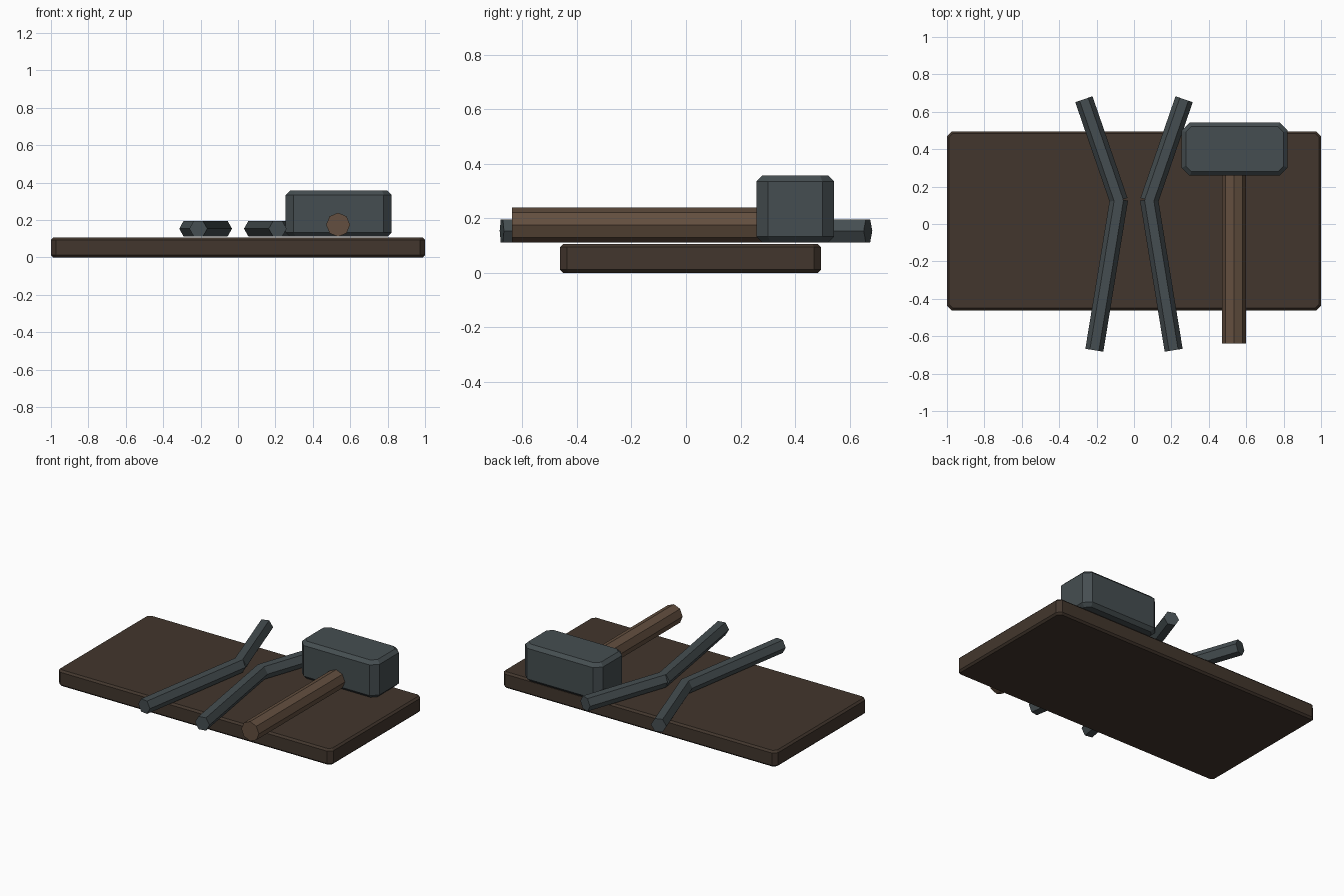
import bpy, bmesh, math
from mathutils import Vector, Matrix

if "Cube" in bpy.data.objects:
    bpy.data.objects.remove(bpy.data.objects["Cube"])


def material(name, rgb):
    m = bpy.data.materials.new(name)
    m.diffuse_color = (*rgb, 1)
    m.use_nodes = True
    m.node_tree.nodes["Principled BSDF"].inputs["Base Color"].default_value = m.diffuse_color
    return m


dark_wood = material("dark_wood", (0.055, 0.037, 0.026))
light_wood = material("light_wood", (0.125, 0.078, 0.05))
iron = material("iron", (0.06, 0.076, 0.082))


def add_object(name, bm, mat):
    bmesh.ops.recalc_face_normals(bm, faces=bm.faces)
    mesh = bpy.data.meshes.new(name)
    bm.to_mesh(mesh)
    bm.free()
    mesh.materials.append(mat)
    obj = bpy.data.objects.new(name, mesh)
    bpy.context.collection.objects.link(obj)
    return obj


def chamfered_block(name, lo, hi, corner, rim, mat):
    """Block with cut upright corners and a smaller chamfer round top and bottom."""
    lo, hi = Vector(lo), Vector(hi)
    bm = bmesh.new()
    bmesh.ops.create_cube(bm, size=1, matrix=Matrix.Translation((lo + hi) / 2)
                          @ Matrix.Diagonal((*(hi - lo), 1)))
    upright = [e for e in bm.edges if abs(e.verts[0].co.z - e.verts[1].co.z) > 1e-4]
    bmesh.ops.bevel(bm, geom=upright, offset=corner, segments=1, affect='EDGES')
    rims = [e for e in bm.edges if abs(e.verts[0].co.z - e.verts[1].co.z) < 1e-4]
    bmesh.ops.bevel(bm, geom=rims, offset=rim, segments=1, affect='EDGES')
    return add_object(name, bm, mat)


def add_rod(bm, a, b, radius, sides):
    """Level prism from a to b with corners pointing sideways."""
    a, b = Vector(a), Vector(b)
    side = (b - a).cross(Vector((0, 0, 1))).normalized()
    rings = []
    for p in (a, b):
        ring = []
        for i in range(sides):
            t = 2 * math.pi * i / sides
            ring.append(bm.verts.new(
                p + radius * (math.cos(t) * side + math.sin(t) * Vector((0, 0, 1)))))
        bm.faces.new(ring)
        rings.append(ring)
    for i in range(sides):
        j = (i + 1) % sides
        bm.faces.new((rings[0][i], rings[0][j], rings[1][j], rings[1][i]))


# Board
chamfered_block("board", (-1, -0.462, 0), (1, 0.495, 0.106), 0.026, 0.012, dark_wood)

# Hammer
chamfered_block("hammer_head", (0.255, 0.258, 0.111), (0.822, 0.543, 0.357),
                0.043, 0.022, iron)
bm = bmesh.new()
add_rod(bm, (0.535, -0.638, 0.175), (0.535, 0.4, 0.175), 0.064, 8)
add_object("hammer_handle", bm, light_wood)

# Tongs: mirrored pair of bent hexagonal bars
for name, s in (("tongs_left", -1), ("tongs_right", 1)):
    bm = bmesh.new()
    add_rod(bm, (s * 0.212, -0.675, 0.154), (s * 0.08, 0.133, 0.154), 0.0487, 6)
    add_rod(bm, (s * 0.081, 0.124, 0.154), (s * 0.268, 0.667, 0.154), 0.0487, 6)
    add_object(name, bm, iron)
